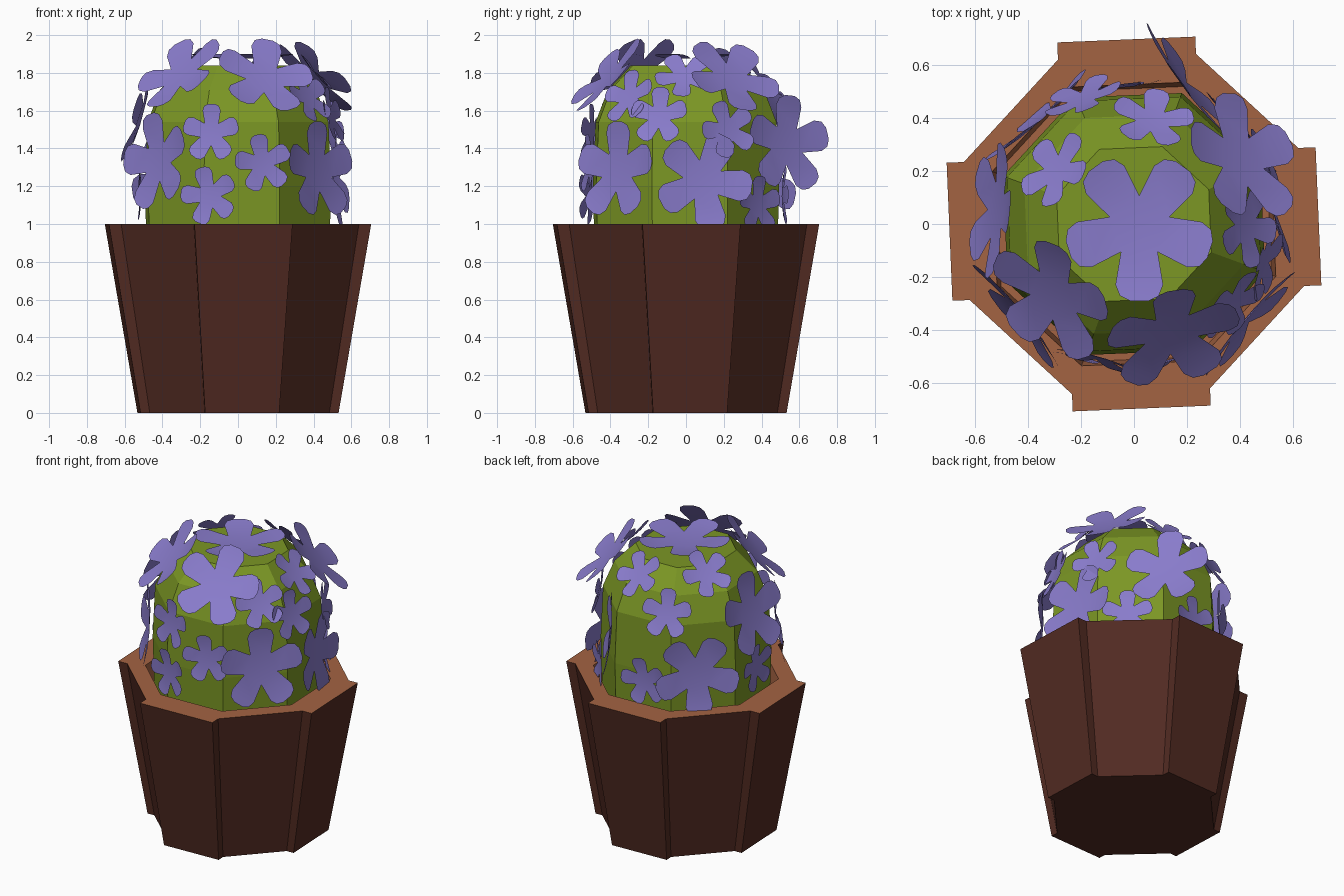
import bpy, bmesh
from math import sin, cos, pi, radians
from mathutils import Vector, Matrix

if "Cube" in bpy.data.objects:
    bpy.data.objects.remove(bpy.data.objects["Cube"])

TURN = radians(2.4)


def material(name, rgb):
    m = bpy.data.materials.new(name)
    m.diffuse_color = (*rgb, 1)
    m.use_nodes = True
    m.node_tree.nodes["Principled BSDF"].inputs["Base Color"].default_value = m.diffuse_color
    return m


def finish(bm, name, mats, smooth=False):
    me = bpy.data.meshes.new(name)
    for f in bm.faces:
        f.smooth = smooth
    bm.to_mesh(me)
    bm.free()
    for m in mats:
        me.materials.append(m)
    ob = bpy.data.objects.new(name, me)
    bpy.context.collection.objects.link(ob)
    return ob


def add_ring(bm, pts, scale, z):
    return [bm.verts.new((x * scale, y * scale, z)) for x, y in pts]


def bridge(bm, a, b, mat=0):
    n = len(a)
    for i in range(n):
        f = bm.faces.new((a[i], a[(i + 1) % n], b[(i + 1) % n], b[i]))
        f.material_index = mat


def four_fold(pts):
    out = []
    for k in range(4):
        a = k * pi / 2 + TURN
        out += [(x * cos(a) - y * sin(a), x * sin(a) + y * cos(a)) for x, y in pts]
    return out


pot_mat = material("pot_brown", (0.085, 0.024, 0.016))
rim_mat = material("rim_clay", (0.37, 0.125, 0.055))
green = material("cactus_green", (0.2, 0.31, 0.018))
violet = material("petal_violet", (0.25, 0.2, 0.6))

# Tapered pot: eight slats, the four on the axes standing proud
outer = four_fold([(0.63, -0.26), (0.695, -0.26), (0.695, 0.26), (0.63, 0.26)])
inner = four_fold([(0.525, -0.22), (0.525, -0.21), (0.525, 0.21), (0.525, 0.22)])
bm = bmesh.new()
base = add_ring(bm, outer, 0.755, 0)
top = add_ring(bm, outer, 1, 1)
lip = add_ring(bm, inner, 1, 1)
floor = add_ring(bm, inner, 0.97, 0.85)
bridge(bm, base, top)
bridge(bm, top, lip, 1)
bridge(bm, lip, floor, 1)
bm.faces.new(base[::-1])
bm.faces.new(floor).material_index = 1
finish(bm, "pot", [pot_mat, rim_mat])

# Eight-sided domed cactus
octagon = [(cos(a), sin(a)) for a in [pi / 8 + TURN + k * pi / 4 for k in range(8)]]
bm = bmesh.new()
rings = [add_ring(bm, octagon, r, z) for r, z in
         [(0.515, 0.85), (0.525, 1.2), (0.51, 1.54), (0.44, 1.71), (0.31, 1.84)]]
for a, b in zip(rings, rings[1:]):
    bridge(bm, a, b)
bm.faces.new(rings[0][::-1])
bm.faces.new(rings[-1])
finish(bm, "cactus_body", [green])


# Five-petalled flower, slightly cupped, lying on the cactus
def flower(name, pos, normal, size, roll):
    n = Vector(normal).normalized()
    up = Vector((0, 0, 1)) if abs(n.z) < 0.98 else Vector((0, 1, 0))
    up = (up - n * up.dot(n)).normalized()
    basis = Matrix((up.cross(n), up, n)).transposed().to_4x4()
    bm = bmesh.new()

    def vert(x, y, h, a):
        return bm.verts.new((size * (x * cos(a) - y * sin(a)),
                             size * (x * sin(a) + y * cos(a)), size * h))
    notch = [vert(0, 0.42, 0.02, radians(roll + 72 * k + 36)) for k in range(5)]
    bm.faces.new(notch)
    for k in range(5):
        a = radians(roll + 72 * k)
        petal = [vert(x, y, h, a) for x, y, h in
                 [(0.32, 0.78, 0.07), (0.26, 0.93, 0.1), (0.12, 1, 0.11),
                  (-0.12, 1, 0.11), (-0.26, 0.93, 0.1), (-0.32, 0.78, 0.07)]]
        r, l = notch[k - 1], notch[k]
        bm.faces.new((r, petal[0], petal[5], l))
        bm.faces.new(petal)
    bm.transform(Matrix.Translation(pos) @ basis)
    finish(bm, name, [violet], True)


# Flowers: x, y, z, upward lean of the normal, roll
large = [
    (-0.42, -0.34, 1.33, 0.1, 15), (0.42, -0.36, 1.28, 0.1, 0),
    (-0.30, -0.27, 1.79, 0.95, 36), (0.14, -0.41, 1.77, 0.9, -15),
    (0.40, 0.24, 1.77, 0.95, 30), (0.515, 0.09, 1.23, 0.05, -26),
    (-0.515, 0.05, 1.55, 0.3, 0), (-0.35, 0.39, 1.23, 0.05, 40),
]
small = [
    (-0.14, -0.50, 1.48, 0.1, 0), (0.13, -0.51, 1.32, 0.05, 10),
    (-0.15, -0.51, 1.15, 0.0, 15), (0.37, -0.30, 1.67, 0.5, 10),
    (0.49, -0.14, 1.57, 0.25, 0), (0.42, -0.01, 1.78, 0.9, 30),
    (0.48, 0.22, 1.50, 0.15, 20), (0.37, 0.38, 1.10, 0.0, 0),
    (0.07, 0.39, 1.78, 0.95, 36), (-0.29, 0.20, 1.81, 0.95, 20),
    (-0.19, 0.47, 1.62, 0.4, 0), (-0.05, 0.51, 1.15, 0.0, 15),
    (-0.51, -0.01, 1.17, 0.0, 10),
]
for kind, spots, size in (("large", large, 0.26), ("small", small, 0.155)):
    for i, (x, y, z, lean, roll) in enumerate(spots):
        d = Vector((x, y, 0)).normalized()
        flower(f"{kind}_flower_{i + 1}", (x, y, z), (d.x, d.y, lean), size, roll)
flower("large_flower_back", (0.18, 0.53, 1.42), (0.8, 0.58, 0.1), 0.26, -5)
flower("large_flower_top", (0.02, -0.01, 1.87), (0, 0, 1), 0.28, 36)
